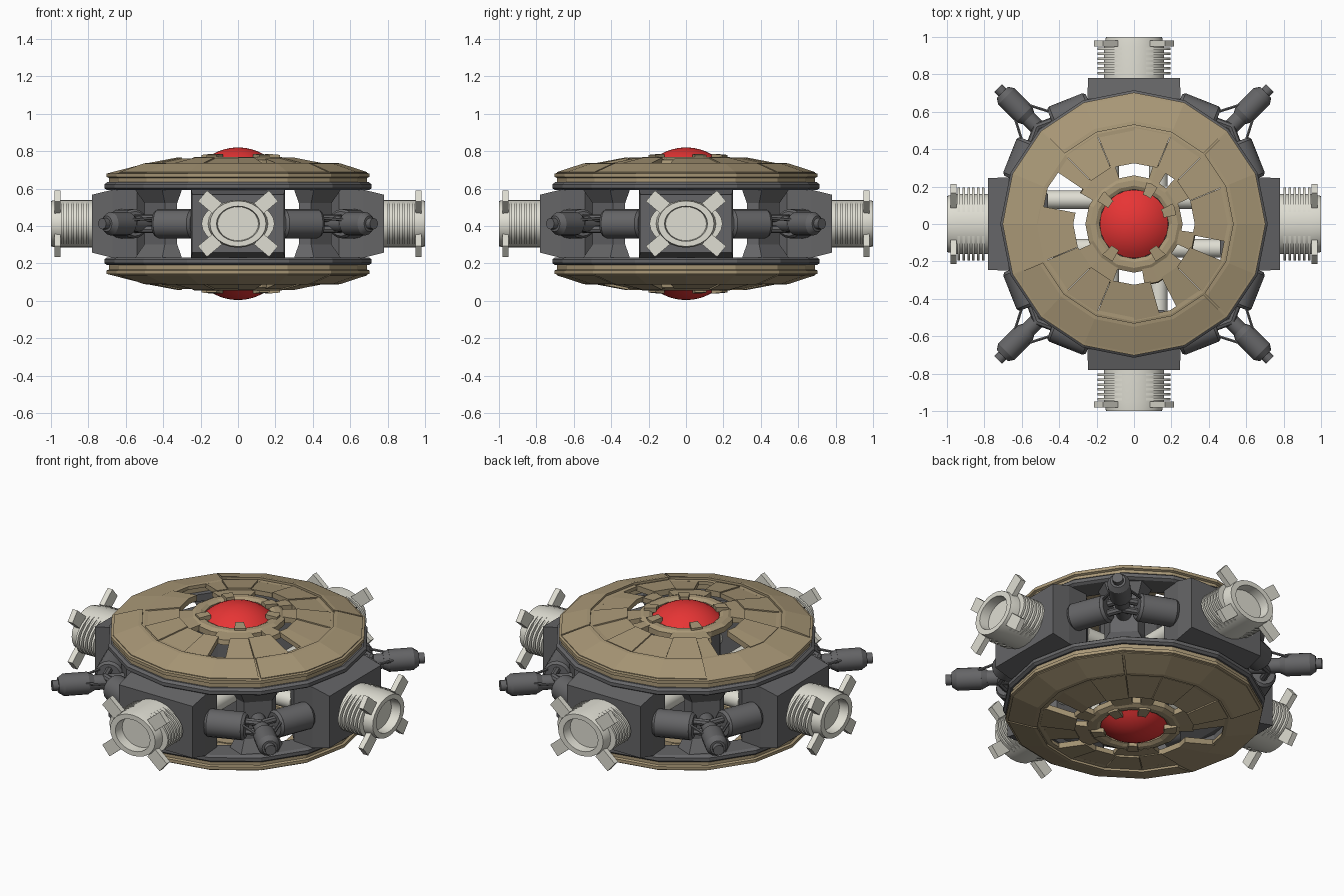
import bpy, bmesh
from math import sin, cos, pi, radians, floor
from mathutils import Vector, Matrix

if "Cube" in bpy.data.objects:
    bpy.data.objects.remove(bpy.data.objects["Cube"])

C = 0.412  # height of the symmetry plane


def material(name, col):
    m = bpy.data.materials.new(name)
    m.diffuse_color = (*col, 1)
    m.use_nodes = True
    m.node_tree.nodes["Principled BSDF"].inputs["Base Color"].default_value = m.diffuse_color
    return m


TAN = material("tan", (0.40, 0.315, 0.185))
RED = material("red", (0.80, 0.035, 0.035))
PALE = material("pale", (0.74, 0.73, 0.65))
DARK = material("dark", (0.13, 0.13, 0.135))


def finish(name, bm, mat, smooth=None):
    bmesh.ops.recalc_face_normals(bm, faces=bm.faces)
    me = bpy.data.meshes.new(name)
    bm.to_mesh(me)
    bm.free()
    me.materials.append(mat)
    ob = bpy.data.objects.new(name, me)
    bpy.context.collection.objects.link(ob)
    if smooth:
        bpy.ops.object.select_all(action='DESELECT')
        ob.select_set(True)
        bpy.context.view_layer.objects.active = ob
        bpy.ops.object.shade_smooth_by_angle(angle=radians(smooth))
    return ob


def chord(deg):
    # radius factor that keeps points on a 16-sided outline
    k = deg / 22.5
    return cos(pi / 16) / cos(((k - floor(k)) - 0.5) * pi / 8)


def sector(bm, prof, a0, a1, side=1, gap=0.0):
    # closed (r, z) profile swept from a0 to a1 degrees, round a 16-gon
    full = a1 - a0 >= 360
    a0, a1 = a0 + gap, a1 - gap
    angs = [a0] + [k * 22.5 for k in range(-20, 40) if a0 + .1 < k * 22.5 < a1 - .1]
    if not full:
        angs.append(a1)
    rows = []
    for a in angs:
        f, t = chord(a), radians(a)
        rows.append([bm.verts.new((r * f * cos(t), r * f * sin(t), C + side * z)) for r, z in prof])
    n = len(prof)
    for i in range(len(rows) if full else len(rows) - 1):
        A, B = rows[i], rows[(i + 1) % len(rows)]
        for j in range(n):
            bm.faces.new((A[j], A[(j + 1) % n], B[(j + 1) % n], B[j]))
    if not full:
        bm.faces.new(rows[0])
        bm.faces.new(rows[-1])


def cyl(bm, p, q, r1, r2=None, n=16):
    p, q = Vector(p), Vector(q)
    d = q - p
    M = Matrix.Translation((p + q) / 2) @ d.to_track_quat('Z', 'Y').to_matrix().to_4x4()
    bmesh.ops.create_cone(bm, cap_ends=True, segments=n, radius1=r1,
                          radius2=r1 if r2 is None else r2, depth=d.length, matrix=M)


def box(bm, c, s, rot=Matrix()):
    bmesh.ops.create_cube(bm, size=1, matrix=Matrix.Translation(c) @ rot @ Matrix.Diagonal((*s, 1)))


def loft(bm, rings):
    # skins a list of equal-length point loops; a closed tube unless capped
    rows = [[bm.verts.new(p) for p in ring] for ring in rings]
    n = len(rows[0])
    for A, B in zip(rows, rows[1:]):
        for j in range(n):
            bm.faces.new((A[j], A[(j + 1) % n], B[(j + 1) % n], B[j]))
    bm.faces.new(rows[0])
    bm.faces.new(rows[-1])


def oval(x, a, b, n=24):
    return [(x, a * cos(2 * pi * i / n), b * sin(2 * pi * i / n)) for i in range(n)]


def place(bm, deg):
    bmesh.ops.transform(bm, verts=bm.verts,
                        matrix=Matrix.Translation((0, 0, C)) @ Matrix.Rotation(radians(deg), 4, 'Z'))


for side, word in ((1, "upper"), (-1, "lower")):
    # dark frame ring carrying the armour
    bm = bmesh.new()
    sector(bm, [(.57, .18), (.70, .18), (.715, .19), (.715, .21), (.70, .222), (.57, .222)], 0, 360, side)
    finish(word + "_frame_ring", bm, DARK)

    # outer armour ring with raised plates
    bm = bmesh.new()
    sector(bm, [(.60, .222), (.69, .222), (.69, .245), (.703, .25), (.703, .268),
                (.52, .315), (.50, .315), (.50, .295), (.60, .25)], 0, 360, side)
    for a0, a1 in ((-45, 45), (45, 135), (202.5, 315)):
        sector(bm, [(.69, .255), (.69, .276), (.55, .322), (.53, .325), (.53, .30)], a0, a1, side, .5)
    finish(word + "_outer_armour", bm, TAN)

    # middle armour panels, with a few missing
    bm = bmesh.new()
    panels = [(-11, 22.5), (22.5, 45), (45, 67.5), (67.5, 90), (90, 112.5), (112.5, 135), (135, 146),
              (169, 202.5), (202.5, 225), (225, 247.5), (247.5, 270), (270, 286), (297, 315), (315, 337.5)]
    for i, (a0, a1) in enumerate(panels):
        h = .006 * (i % 2)
        sector(bm, [(.515, .285), (.515, .312 + h), (.325, .348 + h), (.325, .32)], a0, a1, side, .15)
    finish(word + "_middle_armour", bm, TAN)

    # collar round the dome, bridges and clips
    bm = bmesh.new()
    sector(bm, [(.185, .31), (.26, .31), (.26, .343), (.235, .356), (.205, .356), (.185, .345)], 0, 360, side)
    for a0, a1 in ((25, 48), (58, 72), (108, 150), (205, 250), (280, 322), (335, 352)):
        sector(bm, [(.25, .315), (.34, .315), (.335, .342), (.25, .35)], a0, a1, side)
    for a in (20, 65, 140, 232, 308):
        sector(bm, [(.165, .345), (.235, .345), (.235, .368), (.165, .374)], a - 8, a + 8, side)
    finish(word + "_dome_collar", bm, TAN)

    # red dome
    bm = bmesh.new()
    R = .2705
    rings = []
    for k in range(7):
        t = .743 * (1 - k / 6.15)
        rings.append([(R * sin(t) * cos(2 * pi * i / 24), R * sin(t) * sin(2 * pi * i / 24),
                       C + side * (.408 - R * (1 - cos(t)))) for i in range(24)])
    loft(bm, rings)
    finish(word + "_red_dome", bm, RED, 40)

# central column
bm = bmesh.new()
cyl(bm, (0, 0, C - .32), (0, 0, C + .32), .19)
finish("core_column", bm, DARK)

for i, name in enumerate(("right", "back", "left", "front")):
    a = i * 90
    # dark gun mount block, bevelled towards the outer face
    bm = bmesh.new()
    loft(bm, [[(x, w * sy, h * sz) for sy, sz in ((-1, -1), (1, -1), (1, 1), (-1, 1))]
              for x, w, h in ((.46, .16, .14), (.54, .24, .182), (.67, .25, .182), (.78, .245, .155))])
    place(bm, a)
    finish(name + "_mount_block", bm, DARK)

    # pale hollow gun tube, plus its inner pipe
    bm = bmesh.new()
    loft(bm, [oval(.76, .16, .128), oval(.95, .16, .128), oval(1.0, .15, .122),
              oval(1.0, .115, .094), oval(.85, .10, .085)])
    for y in (-.13, .13):
        cyl(bm, (.2, y, 0), (.47, y, 0), .05)
    # cooling ribs standing out at the sides
    for k in range(6):
        x = .80 + k * .026
        loft(bm, [oval(x, .195, .124), oval(x + .013, .195, .124)])
    # four muzzle clips
    for sy in (-1, 1):
        for sz in (-1, 1):
            box(bm, (.966, sy * .15, sz * .115), (.032, .105, .075), Matrix.Rotation(sy * sz * radians(40), 4, 'X'))
    place(bm, a)
    finish(name + "_gun_tube", bm, PALE, 30)

    # diagonal pillar between the frame rings
    bm = bmesh.new()
    loft(bm, [[(.57, -w, z), (.65 - d, -w * .7, z), (.65 - d, w * .7, z), (.57, w, z)]
              for z, w, d in ((-.19, .15, -.03), (-.11, .11, .02), (.11, .11, .02), (.19, .15, -.03))])
    place(bm, a + 45)
    finish(name + "_pillar", bm, DARK)

    # diagonal thruster: outward barrel, two side canisters, struts
    bm = bmesh.new()
    cyl(bm, (.60, 0, 0), (.83, 0, 0), .042)
    cyl(bm, (.80, 0, 0), (.83, 0, 0), .045, .06)
    cyl(bm, (.83, 0, 0), (.965, 0, 0), .062)
    cyl(bm, (.965, 0, 0), (.995, 0, 0), .062, .042)
    cyl(bm, (.995, 0, 0), (1.028, 0, 0), .03)
    for s in (-1, 1):
        cyl(bm, (.612, s * .282, 0), (.618, s * .268, 0), .066, .078)
        cyl(bm, (.618, s * .268, 0), (.694, s * .092, 0), .078)
        cyl(bm, (.694, s * .092, 0), (.70, s * .078, 0), .078, .066)
        for z in (-.03, .03):
            cyl(bm, (.69, s * .10, z), (.735, 0, z), .02, n=8)
        cyl(bm, (.735, s * .11, .03), (.86, s * .045, .02), .008, n=6)
    place(bm, a + 45)
    finish(name + "_thruster", bm, DARK, 30)
